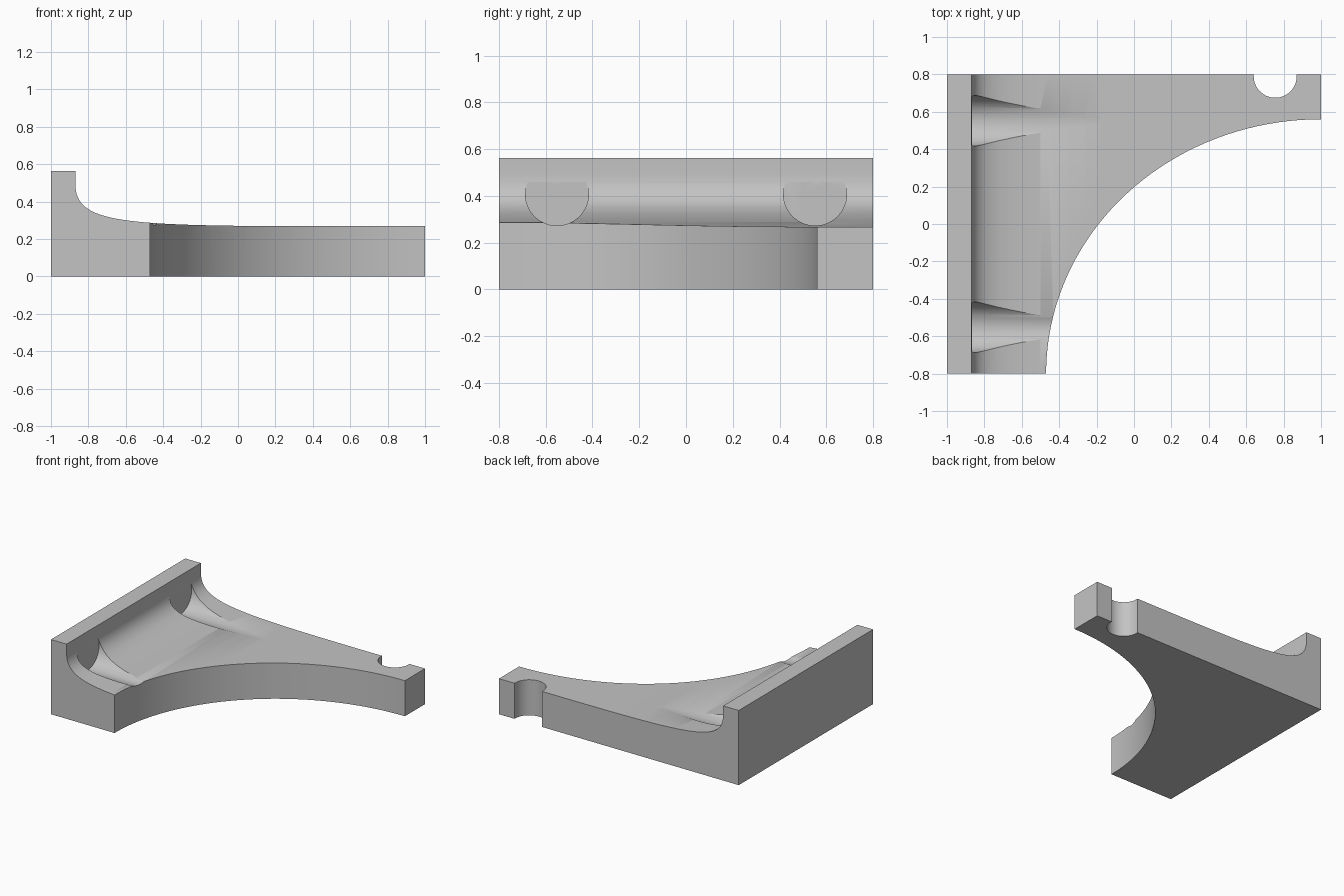
import bpy
import bmesh
from math import pi
from mathutils import Matrix, Vector

cube = bpy.data.objects.get("Cube")
if cube:
    bpy.data.objects.remove(cube, do_unlink=True)

HALF_DEPTH = 0.8
BASE_TOP = 0.268
BOLT_Z = 0.408
BOLT_Y = 0.552

grey = bpy.data.materials.new("light grey")
grey.use_nodes = True
colour = (0.55, 0.55, 0.55, 1)
grey.diffuse_color = colour
grey.node_tree.nodes["Principled BSDF"].inputs["Base Color"].default_value = colour


def add_object(name, bm):
    bmesh.ops.recalc_face_normals(bm, faces=bm.faces)
    mesh = bpy.data.meshes.new(name)
    bm.to_mesh(mesh)
    bm.free()
    mesh.materials.append(grey)
    obj = bpy.data.objects.new(name, mesh)
    bpy.context.collection.objects.link(obj)
    return obj


def cylinder(name, centre, radii, length, axis="Z", sides=64):
    """Round or oval cylinder centred on a point, along Z or X."""
    bm = bmesh.new()
    bmesh.ops.create_cone(bm, cap_ends=True, segments=sides,
                          radius1=1, radius2=1, depth=length)
    matrix = Matrix.Diagonal((radii[0], radii[1], 1, 1))
    if axis == "X":
        matrix = Matrix.Rotation(pi / 2, 4, "Y") @ matrix
    bm.transform(Matrix.Translation(centre) @ matrix)
    return add_object(name, bm)


def cut(target, cutter):
    cutter.hide_render = True
    mod = target.modifiers.new("cut", "BOOLEAN")
    mod.operation = "DIFFERENCE"
    mod.solver = "EXACT"
    mod.object = cutter
    bpy.context.view_layer.objects.active = target
    bpy.ops.object.modifier_apply(modifier=mod.name)
    bpy.data.objects.remove(cutter, do_unlink=True)


def bezier(a, b, c, d, steps):
    a, b, c, d = map(Vector, (a, b, c, d))
    for i in range(steps + 1):
        t = i / steps
        s = 1 - t
        yield a * s**3 + b * 3 * s * s * t + c * 3 * s * t * t + d * t**3


# Bracket: upright wall sweeping into a flat base, extruded along y
sweep = bezier((-0.87, 0.5), (-0.87, BASE_TOP), (-0.62, BASE_TOP), (0.73, BASE_TOP), 40)
profile = [(1, BASE_TOP), (1, 0), (-1, 0), (-1, 0.563), (-0.87, 0.563)]
profile += [tuple(p) for p in sweep]
bm = bmesh.new()
face = bm.faces.new([bm.verts.new((x, -HALF_DEPTH, z)) for x, z in profile])
extruded = bmesh.ops.extrude_face_region(bm, geom=[face])["geom"]
bmesh.ops.translate(bm, vec=(0, 2 * HALF_DEPTH, 0),
                    verts=[v for v in extruded if isinstance(v, bmesh.types.BMVert)])
bracket = add_object("bracket", bm)

# Large curved corner cutout
cut(bracket, cylinder("corner_cutter", (1, -HALF_DEPTH, 0.3), (1.47, 1.36), 2, sides=160))

# Half-round notch in the back edge
cut(bracket, cylinder("notch_cutter", (0.755, 0.79, 0.3), (0.115, 0.115), 2))

# Bolt holes with counterbores grooving the sweep
for side in (-1, 1):
    y = side * BOLT_Y
    cut(bracket, cylinder("counterbore_cutter", (0.133, y, BOLT_Z), (0.135, 0.135), 2, "X"))
    cut(bracket, cylinder("bolt_hole_cutter", (-1, y, BOLT_Z), (0.056, 0.056), 0.6, "X", 48))

bpy.ops.object.select_all(action="DESELECT")
bracket.select_set(True)
bpy.context.view_layer.objects.active = bracket
bpy.ops.object.shade_smooth_by_angle(angle=pi / 7)
